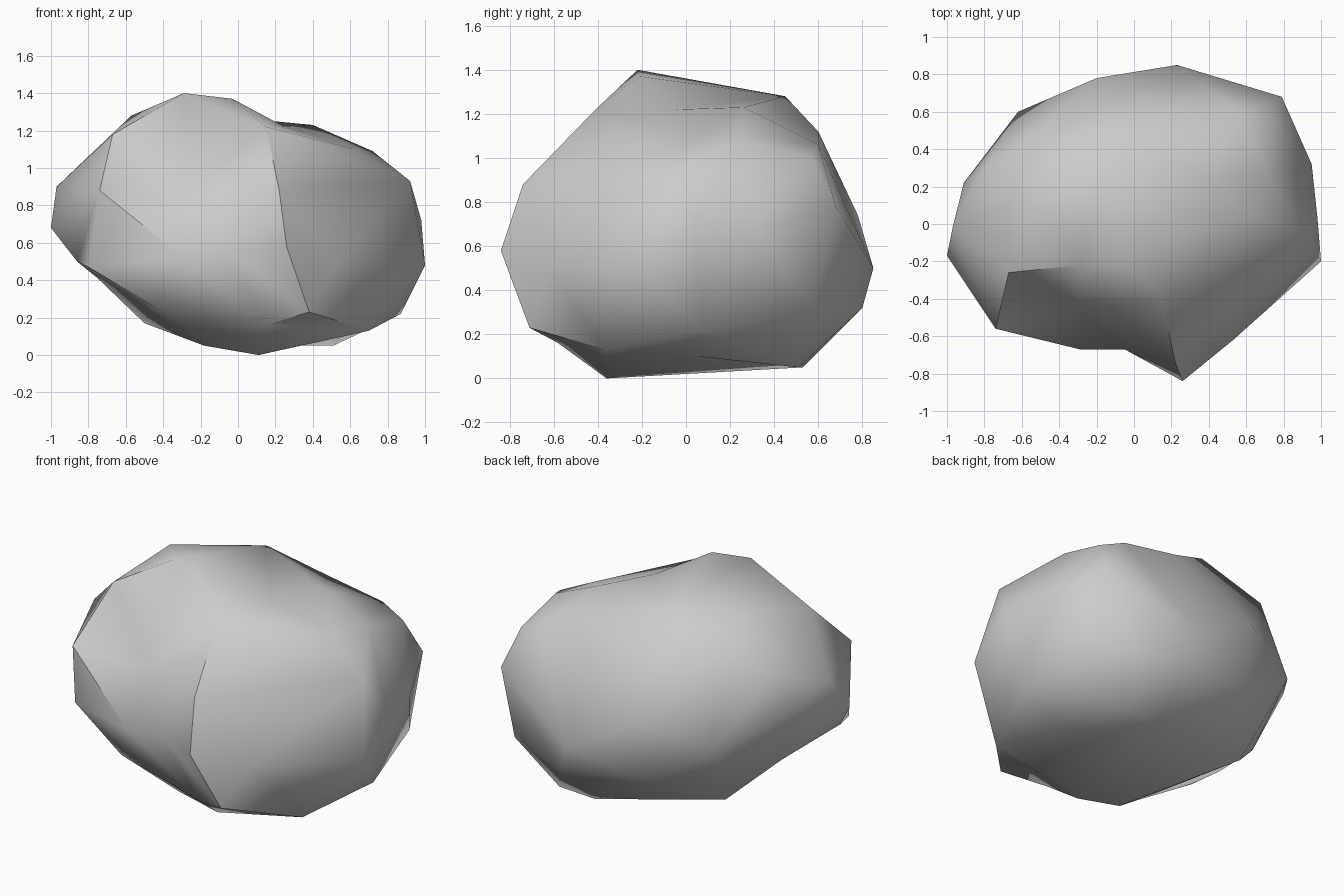
import bpy, bmesh, math
from mathutils import Vector

# Key corners of the boulder, grouped by region
corners = [
    # crown and shallow saddle
    (-.29, -.22, 1.40), (-.03, -.21, 1.37), (-.67, -.26, 1.18), (-.57, .15, 1.28),
    (-.12, .45, 1.28), (.25, -.05, 1.22), (.40, .26, 1.23), (.72, .25, 1.09),
    (.57, .60, 1.06), (.73, .57, 1.0), (.63, .04, 1.10), (.92, -.08, .93),
    # right side with overhanging lower edge
    (.98, .04, .72), (.95, .32, .68), (1, -.2, .48), (.79, .68, .78),
    (.76, .59, .32), (.87, .08, .22), (.70, -.37, .13),
    # front ridge
    (.15, -.41, 1.22), (.22, -.74, .88), (.26, -.84, .58), (.38, -.71, .23), (.53, -.62, .50),
    # front left hollow
    (-.74, -.56, .88), (-.29, -.67, .52), (-.05, -.67, .55), (-.80, -.45, .47),
    (-.45, -.5, .26), (.15, -.58, .16), (-.30, -.45, .82),
    # underside
    (.11, -.36, 0), (-.18, -.34, .05), (.51, .51, .05), (.25, .53, .05),
    (-.5, .33, .17), (.55, .05, .10),
    # left side
    (-1, -.17, .68), (-.97, -.02, .90), (-.91, .22, .80), (-.86, -.28, .50),
    (-.75, .14, .41), (-.62, .60, .62), (-.55, .45, 1.15), (-.80, .30, 1.0),
    # back
    (.23, .85, .50), (-.2, .78, .74), (.20, .60, 1.12), (.30, .80, .32), (-.25, .70, .35),
]

# Skin the corners: hull their directions on a unit sphere, then move each to its place
centre = Vector((0, 0, .68))
bm = bmesh.new()
verts = [bm.verts.new((Vector(c) - centre).normalized()) for c in corners]
bmesh.ops.convex_hull(bm, input=verts)
for v, c in zip(verts, corners):
    v.co = c
bmesh.ops.recalc_face_normals(bm, faces=bm.faces)

mesh = bpy.data.meshes.new("boulder")
bm.to_mesh(mesh)
bm.free()
boulder = bpy.data.objects.new("boulder", mesh)
bpy.context.collection.objects.link(boulder)

# Smooth surface with the strongest creases kept sharp
bpy.context.view_layer.objects.active = boulder
boulder.select_set(True)
bpy.ops.object.shade_smooth_by_angle(angle=math.radians(50))
